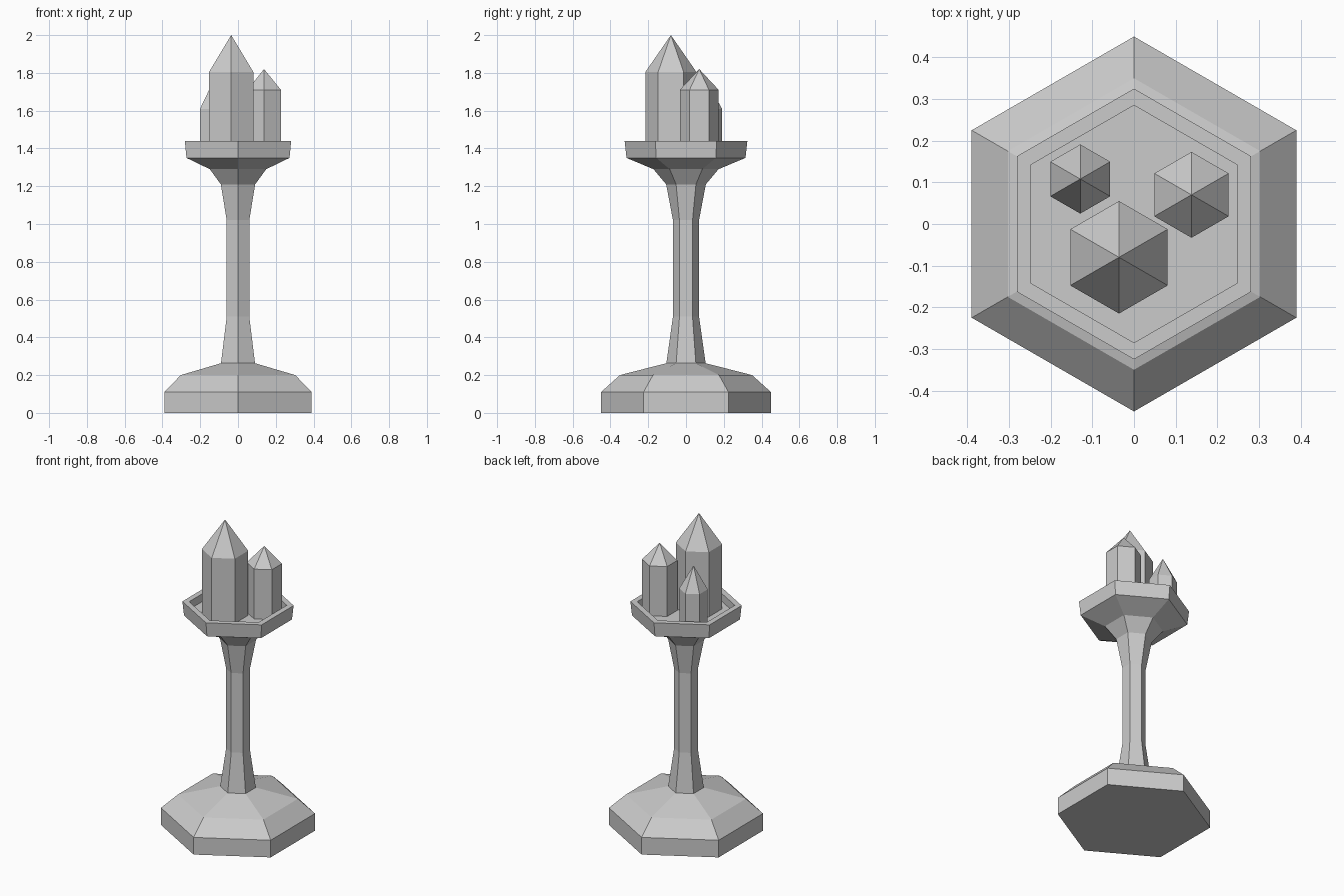
import bpy, bmesh
from math import sin, cos, tau

if "Cube" in bpy.data.objects:
    bpy.data.objects.remove(bpy.data.objects["Cube"])

SIDES = 6


def lathe(name, profile, centre=(0, 0)):
    """Six-sided flat-faced lathe of (radius, z); a radius of 0 makes a single point."""
    bm = bmesh.new()
    rings = []
    for r, z in profile:
        n = SIDES if r else 1
        rings.append([bm.verts.new((r * sin(tau * i / SIDES), -r * cos(tau * i / SIDES), z))
                      for i in range(n)])
    for a, b in zip(rings, rings[1:]):
        for i in range(SIDES):
            j = (i + 1) % SIDES
            quad = [a[i % len(a)], a[j % len(a)], b[j % len(b)], b[i % len(b)]]
            bm.faces.new(list(dict.fromkeys(quad)))
    mesh = bpy.data.meshes.new(name)
    bm.to_mesh(mesh)
    bm.free()
    ob = bpy.data.objects.new(name, mesh)
    ob.location = (*centre, 0)
    bpy.context.collection.objects.link(ob)
    return ob


# Stepped foot
lathe("base", [(0, 0), (0.45, 0), (0.45, 0.11), (0.35, 0.2), (0.104, 0.263)])

# Slender column, flared at both ends
lathe("stem", [(0.104, 0.263), (0.069, 0.51), (0.069, 1.02), (0.105, 1.21)])

# Dish with a raised rim and a sunken floor
lathe("dish", [(0.105, 1.21), (0.172, 1.29), (0.315, 1.35), (0.325, 1.44),
               (0.285, 1.44), (0.285, 1.39), (0, 1.39)])

# Pointed crystal candles: centre, radius, shoulder height, tip height
candles = {
    "large_candle": ((-0.036, -0.08), 0.135, 1.805, 2.0),
    "medium_candle": ((0.138, 0.07), 0.103, 1.71, 1.82),
    "small_candle": ((-0.129, 0.108), 0.083, 1.61, 1.76),
}
for name, (centre, r, shoulder, tip) in candles.items():
    lathe(name, [(r, 1.39), (r, shoulder), (0, tip)], centre)
